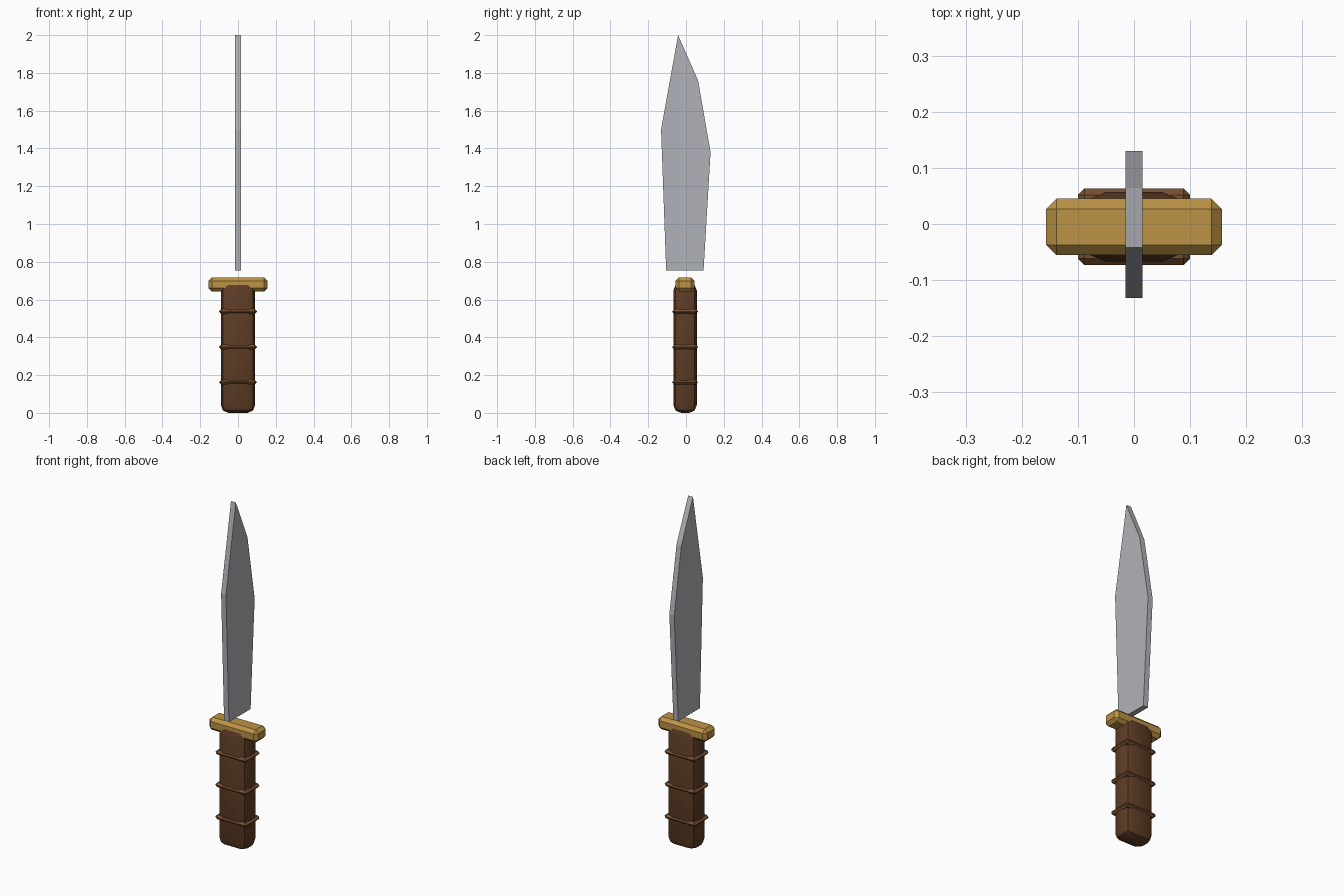
import bpy
import bmesh

cube = bpy.data.objects.get("Cube")
if cube:
    bpy.data.objects.remove(cube, do_unlink=True)


def material(name, color):
    mat = bpy.data.materials.new(name)
    mat.use_nodes = True
    rgba = (*color, 1.0)
    mat.diffuse_color = rgba
    mat.node_tree.nodes["Principled BSDF"].inputs["Base Color"].default_value = rgba
    return mat


steel = material("steel grey", (0.44, 0.45, 0.48))
brass = material("brass", (0.50, 0.29, 0.06))
leather = material("dark brown", (0.11, 0.045, 0.018))
binding = material("light brown", (0.19, 0.08, 0.03))

HILT_Y = -0.005


def finish(name, bm, mat):
    bmesh.ops.recalc_face_normals(bm, faces=bm.faces)
    mesh = bpy.data.meshes.new(name)
    bm.to_mesh(mesh)
    bm.free()
    mesh.materials.append(mat)
    obj = bpy.data.objects.new(name, mesh)
    bpy.context.collection.objects.link(obj)
    return obj


def bevelled_box(name, size, z, bevel, segments, mat):
    """Box centred on the hilt axis at height z, with all edges bevelled."""
    bm = bmesh.new()
    bmesh.ops.create_cube(bm, size=1)
    bmesh.ops.scale(bm, vec=size, verts=bm.verts)
    bmesh.ops.translate(bm, vec=(0, HILT_Y, z), verts=bm.verts)
    bmesh.ops.bevel(bm, geom=bm.edges[:], offset=bevel, segments=segments,
                    profile=0.5, affect='EDGES')
    return finish(name, bm, mat)


# Blade: flat outline in the y-z plane, extruded across x
outline = [(-0.105, 0.755), (0.093, 0.755), (0.13, 1.38),
           (0.064, 1.76), (-0.042, 2.0), (-0.132, 1.5)]
bm = bmesh.new()
face = bm.faces.new([bm.verts.new((-0.0155, y, z)) for y, z in outline])
side = bmesh.ops.extrude_face_region(bm, geom=[face])
moved = [v for v in side["geom"] if isinstance(v, bmesh.types.BMVert)]
bmesh.ops.translate(bm, vec=(0.031, 0, 0), verts=moved)
finish("blade", bm, steel)

# Cross guard
bevelled_box("guard", (0.313, 0.1, 0.074), 0.68, 0.018, 1, brass)

# Rounded grip
grip = bevelled_box("grip", (0.182, 0.124, 0.69), 0.345, 0.041, 2, leather)
bpy.context.view_layer.objects.active = grip
grip.select_set(True)
bpy.ops.object.shade_smooth_by_angle()

# Binding bands around the grip
for label, z in (("lower", 0.162), ("middle", 0.348), ("upper", 0.536)):
    bevelled_box(label + "_band", (0.2, 0.136, 0.026), z, 0.0115, 1, binding)
